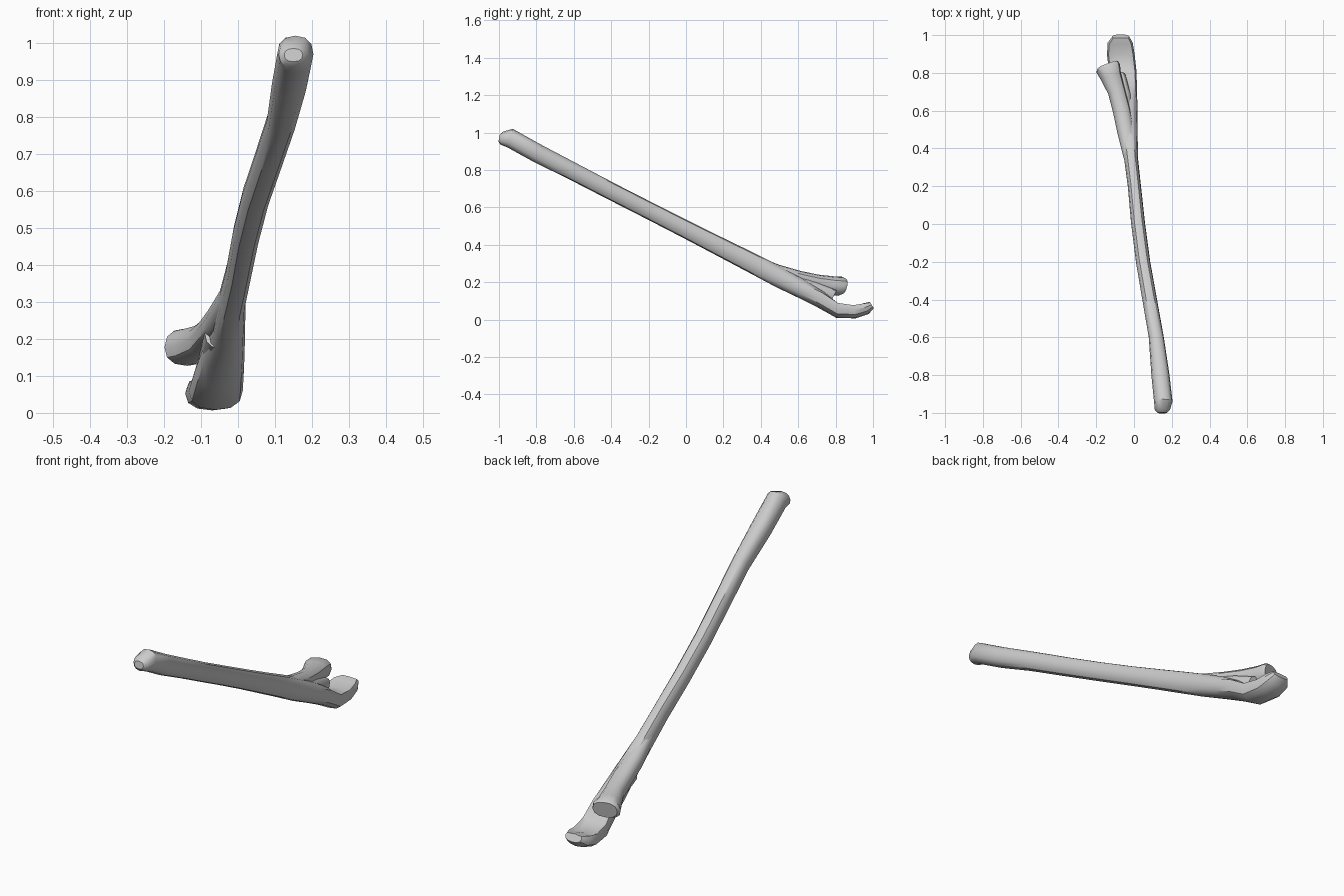
import bpy, bmesh, math
from mathutils import Vector

cube = bpy.data.objects.get("Cube")
if cube:
    bpy.data.objects.remove(cube, do_unlink=True)

bone = bpy.data.materials.new("bone grey")
bone.use_nodes = True
bone.diffuse_color = (0.6, 0.6, 0.6, 1)
bone.node_tree.nodes["Principled BSDF"].inputs["Base Color"].default_value = (0.6, 0.6, 0.6, 1)
SIDES = 12


def loft(name, stations, dish=None, sharp=35):
    """Skin rings of (x, y, z, half width, half height, tilt, roll)."""
    bm = bmesh.new()
    rings = []
    for i, (x, y, z, w, h, tilt, roll) in enumerate(stations):
        t, r = math.radians(tilt), math.radians(roll)
        u = Vector((math.cos(r), math.sin(r), 0))
        v = Vector((0, math.sin(t), math.cos(t)))
        ring = []
        for k in range(SIDES):
            a = math.tau * k / SIDES
            c, s = math.cos(a), math.sin(a)
            # slightly squared oval, with an optional hollow on top
            c = math.copysign(abs(c) ** 0.85, c)
            s = math.copysign(abs(s) ** 0.85, s)
            if dish and s > 0.8:
                s -= dish[i]
            ring.append(bm.verts.new(Vector((x, y, z)) + u * w * c + v * h * s))
        rings.append(ring)
    for a, b in zip(rings, rings[1:]):
        for k in range(SIDES):
            n = (k + 1) % SIDES
            bm.faces.new((a[k], a[n], b[n], b[k]))
    bm.faces.new(rings[0])
    bm.faces.new(rings[-1])
    bmesh.ops.recalc_face_normals(bm, faces=bm.faces)
    mesh = bpy.data.meshes.new(name)
    bm.to_mesh(mesh)
    bm.free()
    mesh.materials.append(bone)
    obj = bpy.data.objects.new(name, mesh)
    bpy.context.collection.objects.link(obj)
    bpy.ops.object.select_all(action="DESELECT")
    obj.select_set(True)
    bpy.context.view_layer.objects.active = obj
    bpy.ops.object.shade_smooth_by_angle(angle=math.radians(sharp))
    return obj


# Long shaft: blunt upper knob, slim middle, upturned hooked foot
loft("shaft_and_foot", [
    (.15, -1.0, .968, .025, .018, 8, 0),
    (.15, -.985, .97, .04, .035, 12, 0),
    (.155, -.94, .97, .049, .052, 14, 0),
    (.14, -.80, .892, .048, .05, 26, 0),
    (.118, -.60, .79, .04, .047, 26, 0),
    (.083, -.40, .686, .039, .046, 26, 0),
    (.048, -.20, .584, .038, .046, 26, 0),
    (.022, 0, .482, .037, .047, 26, 0),
    (.002, .20, .38, .035, .05, 26, 0),
    (-.016, .35, .304, .037, .053, 26, 0),
    (-.028, .50, .226, .047, .055, 26, 0),
    (-.04, .62, .165, .058, .052, 26, 0),
    (-.05, .72, .115, .066, .052, 22, 0),
    (-.06, .81, .06, .073, .052, 5, 0),
    (-.07, .90, .052, .073, .046, -10, 0),
    (-.073, .96, .066, .066, .04, -25, 0),
    (-.07, .992, .08, .045, .023, -30, 0),
], dish=[0] * 12 + [.2, .5, .6, .4, .3])

# Side prong: leaves the shaft and flares to a rounded end
loft("side_prong", [
    (-.012, .30, .33, .03, .035, 26, 0),
    (-.042, .48, .255, .045, .042, 24, 5),
    (-.066, .60, .222, .046, .04, 18, 10),
    (-.092, .70, .196, .046, .045, 10, 15),
    (-.122, .78, .182, .056, .05, 10, 18),
    (-.137, .825, .178, .066, .052, 12, 20),
    (-.139, .842, .178, .058, .042, 12, 20),
])

# Web of bone filling the notch between prong and foot
loft("notch_web", [
    (-.045, .52, .215, .045, .045, 26, 0),
    (-.06, .68, .16, .045, .045, 26, 0),
    (-.075, .79, .125, .03, .035, 26, 0),
])
